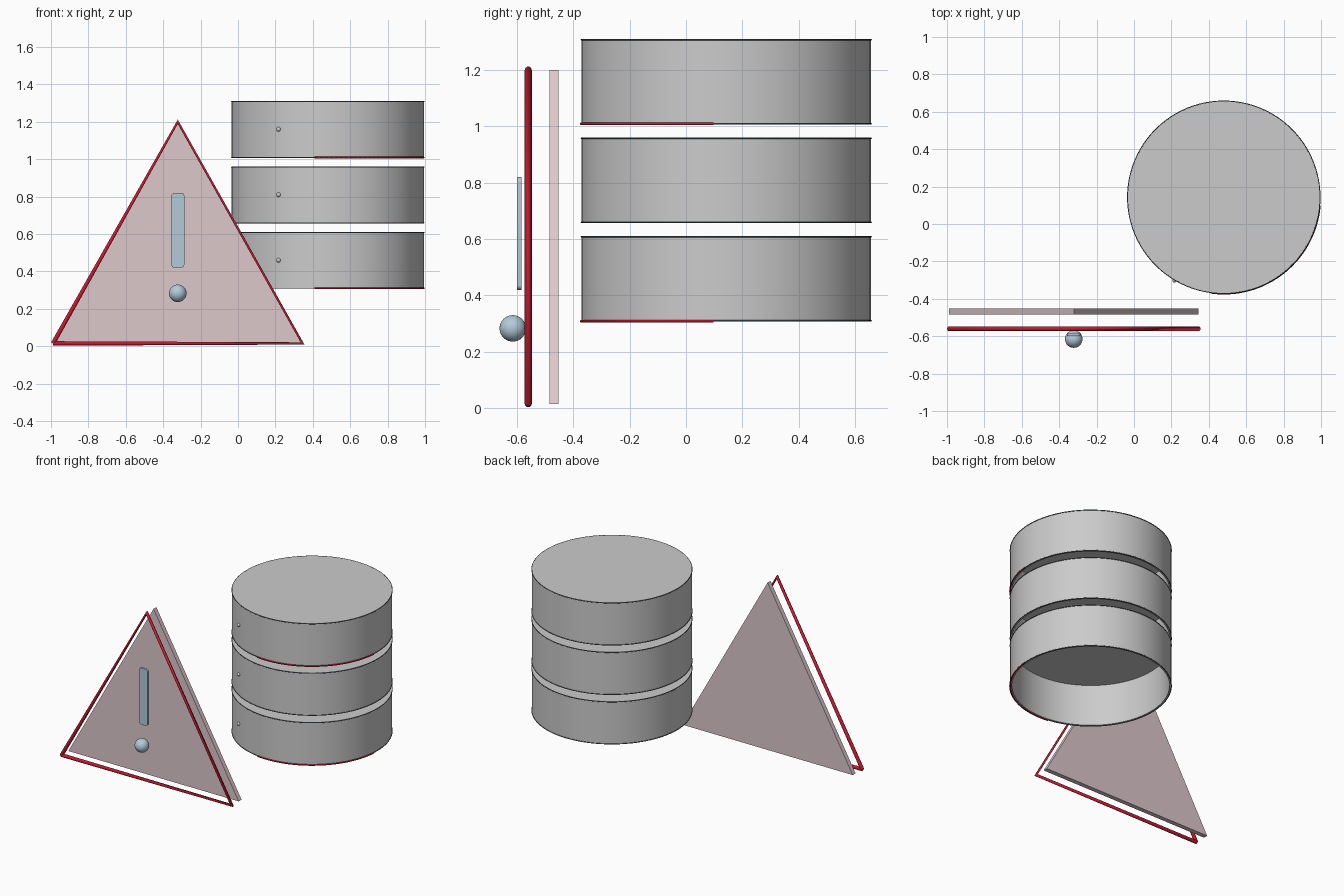
import bpy, bmesh
from math import radians, sin, cos, pi

if "Cube" in bpy.data.objects:
    bpy.data.objects.remove(bpy.data.objects["Cube"])

CX, CY, R = 0.48, 0.143, 0.514
SIGN_X = -0.322


def material(name, rgb):
    m = bpy.data.materials.new(name)
    m.diffuse_color = (*rgb, 1)
    m.use_nodes = True
    m.node_tree.nodes["Principled BSDF"].inputs["Base Color"].default_value = m.diffuse_color
    return m


red = material("red", (0.55, 0.01, 0.03))
pink = material("pale_pink", (0.72, 0.58, 0.60))
blue = material("blue_grey", (0.45, 0.60, 0.69))
dark = material("dark_trim", (0.09, 0.11, 0.12))


def mesh_object(name, bm, mat=None, smooth=True):
    bmesh.ops.recalc_face_normals(bm, faces=bm.faces)
    me = bpy.data.meshes.new(name)
    bm.to_mesh(me)
    bm.free()
    ob = bpy.data.objects.new(name, me)
    bpy.context.collection.objects.link(ob)
    if mat:
        me.materials.append(mat)
    if smooth:
        bpy.ops.object.select_all(action='DESELECT')
        ob.select_set(True)
        bpy.context.view_layer.objects.active = ob
        bpy.ops.object.shade_smooth_by_angle(angle=radians(35))
    return ob


def tube(name, points, radius, mat, cyclic=False, res=3):
    cu = bpy.data.curves.new(name, 'CURVE')
    cu.dimensions = '3D'
    cu.bevel_depth = radius
    cu.bevel_resolution = res
    cu.use_fill_caps = not cyclic
    sp = cu.splines.new('POLY')
    sp.points.add(len(points) - 1)
    for p, co in zip(sp.points, points):
        p.co = (*co, 1)
    sp.use_cyclic_u = cyclic
    cu.materials.append(mat)
    ob = bpy.data.objects.new(name, cu)
    bpy.context.collection.objects.link(ob)
    return ob


def arc(r, z, a0, a1, n):
    return [(CX + r * cos(a0 + (a1 - a0) * i / n),
             CY + r * sin(a0 + (a1 - a0) * i / n), z) for i in range(n + 1)]


def sphere(name, loc, r, mat=None):
    bm = bmesh.new()
    bmesh.ops.create_uvsphere(bm, u_segments=32, v_segments=16, radius=r)
    bmesh.ops.translate(bm, verts=bm.verts, vec=loc)
    return mesh_object(name, bm, mat)


def prism(name, outline, y0, y1, mat):
    bm = bmesh.new()
    f = bm.faces.new([bm.verts.new((x, y0, z)) for x, z in outline])
    ext = bmesh.ops.extrude_face_region(bm, geom=[f])
    new = [v for v in ext["geom"] if isinstance(v, bmesh.types.BMVert)]
    bmesh.ops.translate(bm, verts=new, vec=(0, y1 - y0, 0))
    # the starting face must close the back of the solid
    if not f.is_valid or f not in bm.faces[:]:
        bmesh.ops.holes_fill(bm, edges=bm.edges[:])
    return mesh_object(name, bm, mat)


def drum(name, z0, z1, n=96):
    # thin cup, closed at the top and open underneath
    bm = bmesh.new()
    profile = [(R - 0.012, z1 - 0.008), (R - 0.012, z0), (R, z0), (R, z1)]
    rings = [[bm.verts.new((CX + r * cos(2 * pi * i / n),
                            CY + r * sin(2 * pi * i / n), z))
              for i in range(n)] for r, z in profile]
    for a, b in zip(rings, rings[1:]):
        for i in range(n):
            j = (i + 1) % n
            bm.faces.new((a[i], a[j], b[j], b[i]))
    bm.faces.new(rings[0])
    bm.faces.new(rings[-1])
    mesh_object(name, bm)


# Stack of three drums with thin trims and a small front indicator
for k, label in enumerate(("lower", "middle", "upper")):
    z0 = 0.31 + 0.35 * k
    z1 = z0 + 0.30
    drum(label + "_drum", z0, z1)
    full = (0, 2 * pi * 95 / 96, 95)
    tube(label + "_top_rim", arc(R, z1 - 0.002, *full), 0.003, dark, True, 1)
    tube(label + "_bottom_rim", arc(R, z0, *full), 0.003, dark, True, 1)
    if k != 1:
        tube(label + "_red_arc",
             arc(R + 0.001, z0 - 0.001, radians(-98), radians(-5), 32), 0.005, red, res=1)
    sphere(label + "_indicator", (0.217, CY - 0.444, z0 + 0.15), 0.012)

# Warning sign plate
corners = [(SIGN_X - 0.667, 0.015), (SIGN_X + 0.667, 0.015), (SIGN_X, 1.20)]
prism("sign_plate", corners, -0.485, -0.453, pink)

# Red border in front of the plate, starting and ending at the left corner
tube("sign_border", [(x, -0.56, z) for x, z in corners + corners[:1]], 0.0125, red)

# Exclamation mark: rounded bar and ball
cr, hw, bz, tz = 0.017, 0.035, 0.42, 0.82
bar = []
for x, z, start in ((SIGN_X + hw - cr, tz - cr, 0), (SIGN_X - hw + cr, tz - cr, 90),
                    (SIGN_X - hw + cr, bz + cr, 180), (SIGN_X + hw - cr, bz + cr, 270)):
    for i in range(6):
        a = radians(start + 18 * i)
        bar.append((x + cr * cos(a), z + cr * sin(a)))
prism("mark_bar", bar, -0.60, -0.584, blue)
sphere("mark_ball", (SIGN_X, -0.615, 0.283), 0.047, blue)
